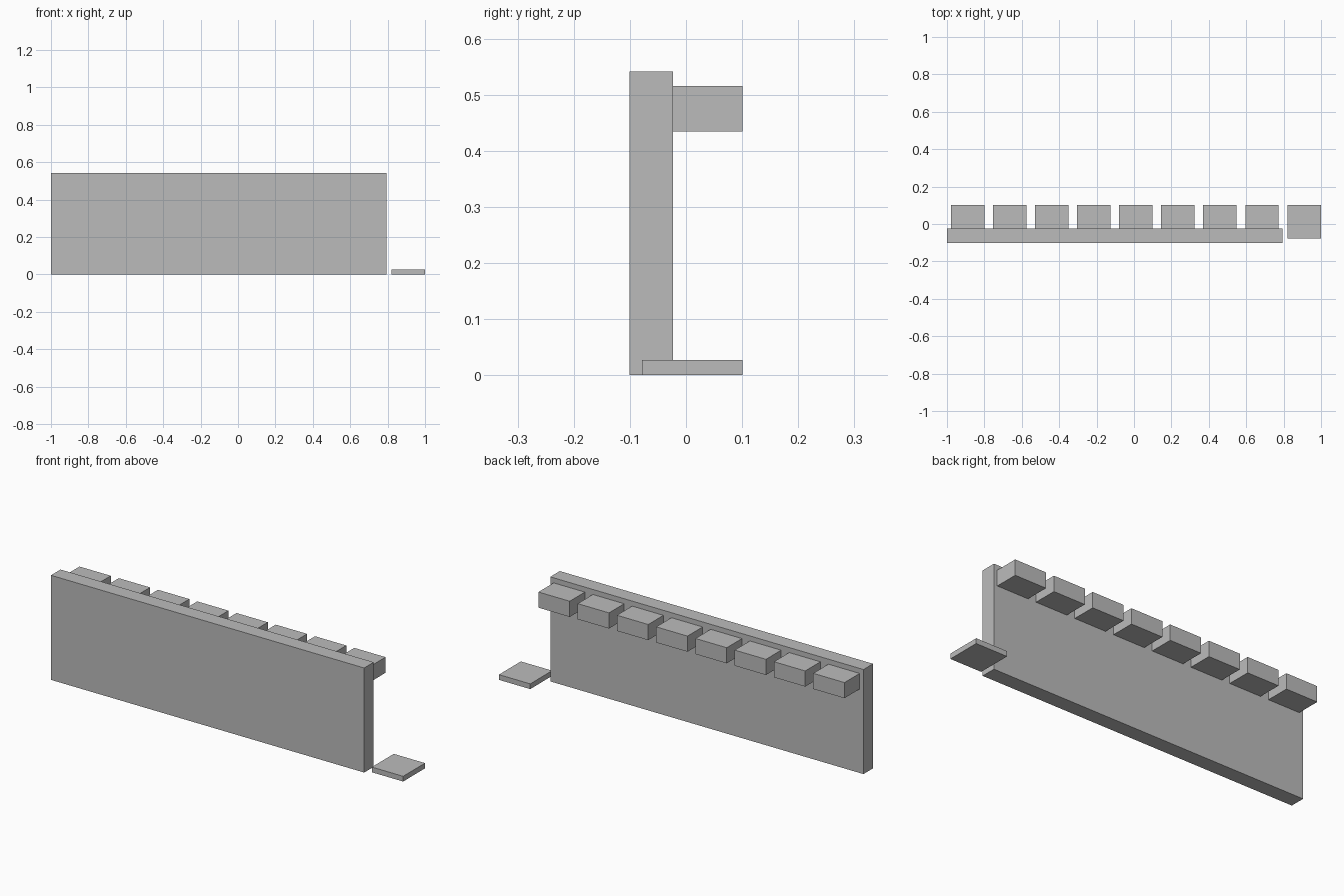
import bpy
import bmesh

if "Cube" in bpy.data.objects:
    bpy.data.objects.remove(bpy.data.objects["Cube"])

grey = bpy.data.materials.new("plain grey")
grey.diffuse_color = (0.5, 0.5, 0.5, 1)
grey.use_nodes = True
grey.node_tree.nodes["Principled BSDF"].inputs["Base Color"].default_value = grey.diffuse_color


def box(name, lo, hi):
    """Axis-aligned box between two corners."""
    bm = bmesh.new()
    bmesh.ops.create_cube(bm, size=1)
    for v in bm.verts:
        for i in range(3):
            v.co[i] = lo[i] if v.co[i] < 0 else hi[i]
    mesh = bpy.data.meshes.new(name)
    bm.to_mesh(mesh)
    bm.free()
    mesh.materials.append(grey)
    obj = bpy.data.objects.new(name, mesh)
    bpy.context.collection.objects.link(obj)
    return obj


# Upright wall panel
WALL_BACK = -0.023
box("wall_panel", (-1, -0.101, 0), (0.793, WALL_BACK, 0.541))

# Row of eight blocks along the upper back of the wall
BLOCK_WIDTH, BLOCK_PITCH = 0.179, 0.2247
for i in range(8):
    x = -0.978 + i * BLOCK_PITCH
    box(f"back_block_{i + 1}", (x, WALL_BACK, 0.434), (x + BLOCK_WIDTH, 0.101, 0.515))

# Loose flat plate on the ground beside the wall
box("ground_plate", (0.821, -0.078, 0), (1, 0.101, 0.027))
